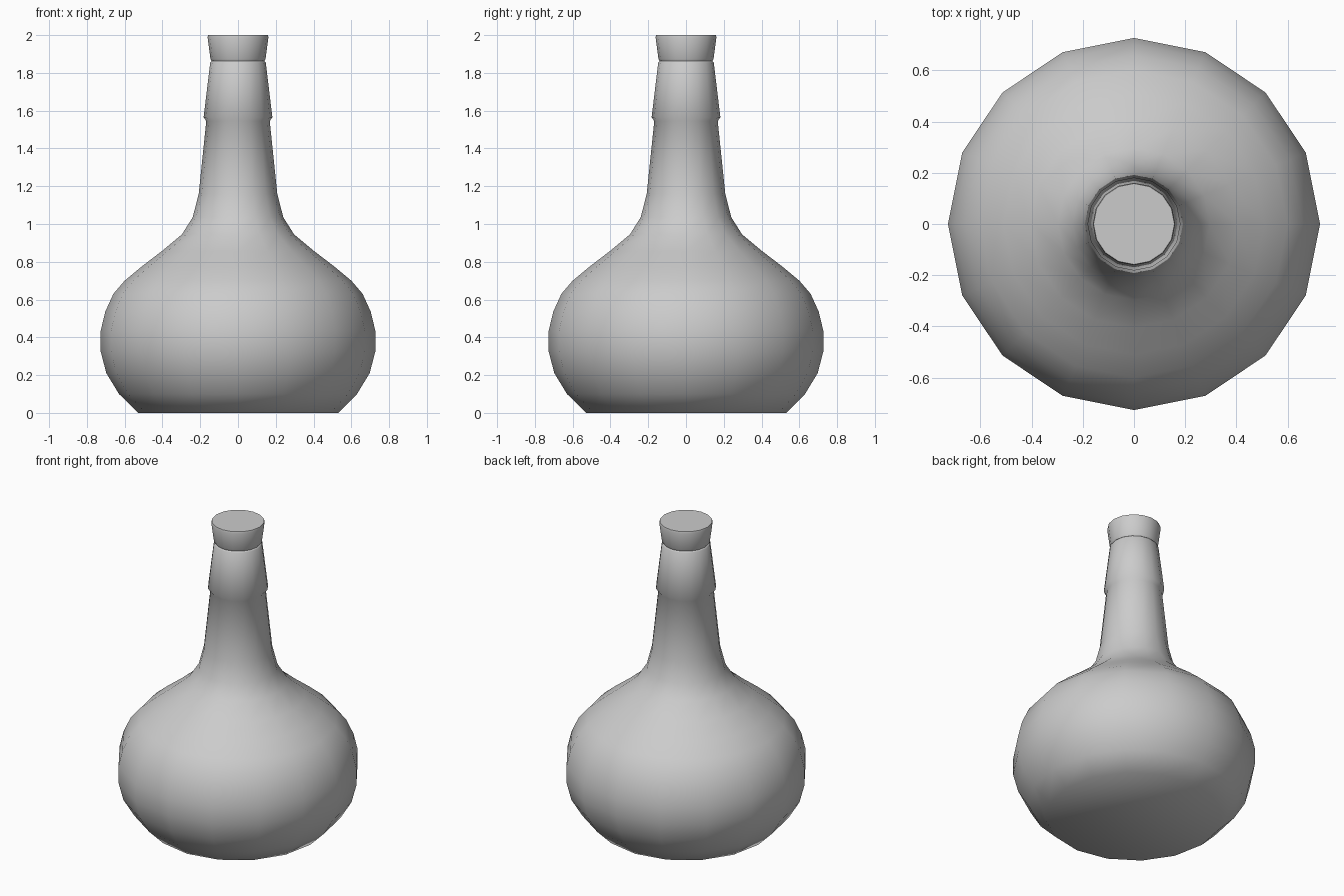
import bpy, bmesh
from math import cos, sin, pi, radians

if "Cube" in bpy.data.objects:
    bpy.data.objects.remove(bpy.data.objects["Cube"])

SIDES = 16


def lathe(name, profile, angle):
    """Revolve (radius, height) points about z and cap both ends."""
    bm = bmesh.new()
    rings = [[bm.verts.new((r * cos(2 * pi * i / SIDES), r * sin(2 * pi * i / SIDES), z))
              for i in range(SIDES)] for r, z in profile]
    for low, high in zip(rings, rings[1:]):
        for i in range(SIDES):
            j = (i + 1) % SIDES
            bm.faces.new((low[i], low[j], high[j], high[i]))
    bm.faces.new(rings[0][::-1])
    bm.faces.new(rings[-1])
    mesh = bpy.data.meshes.new(name)
    bm.to_mesh(mesh)
    bm.free()
    obj = bpy.data.objects.new(name, mesh)
    bpy.context.collection.objects.link(obj)
    bpy.ops.object.select_all(action='DESELECT')
    obj.select_set(True)
    bpy.context.view_layer.objects.active = obj
    bpy.ops.object.shade_smooth_by_angle(angle=radians(angle))
    return obj


# Round-bellied bottle with a tapering neck and a raised collar
lathe("bottle", [
    (0.53, 0.0), (0.63, 0.10), (0.697, 0.21), (0.727, 0.325), (0.727, 0.435),
    (0.703, 0.535), (0.66, 0.63), (0.60, 0.70), (0.51, 0.775), (0.405, 0.855),
    (0.297, 0.945), (0.24, 1.035), (0.208, 1.16),
    (0.168, 1.545), (0.182, 1.565), (0.147, 1.855), (0.14, 1.863)], 60)

# Flared stopper resting in the mouth
lathe("stopper", [(0.14, 1.863), (0.146, 1.875), (0.161, 1.988), (0.158, 2.0)], 60)
